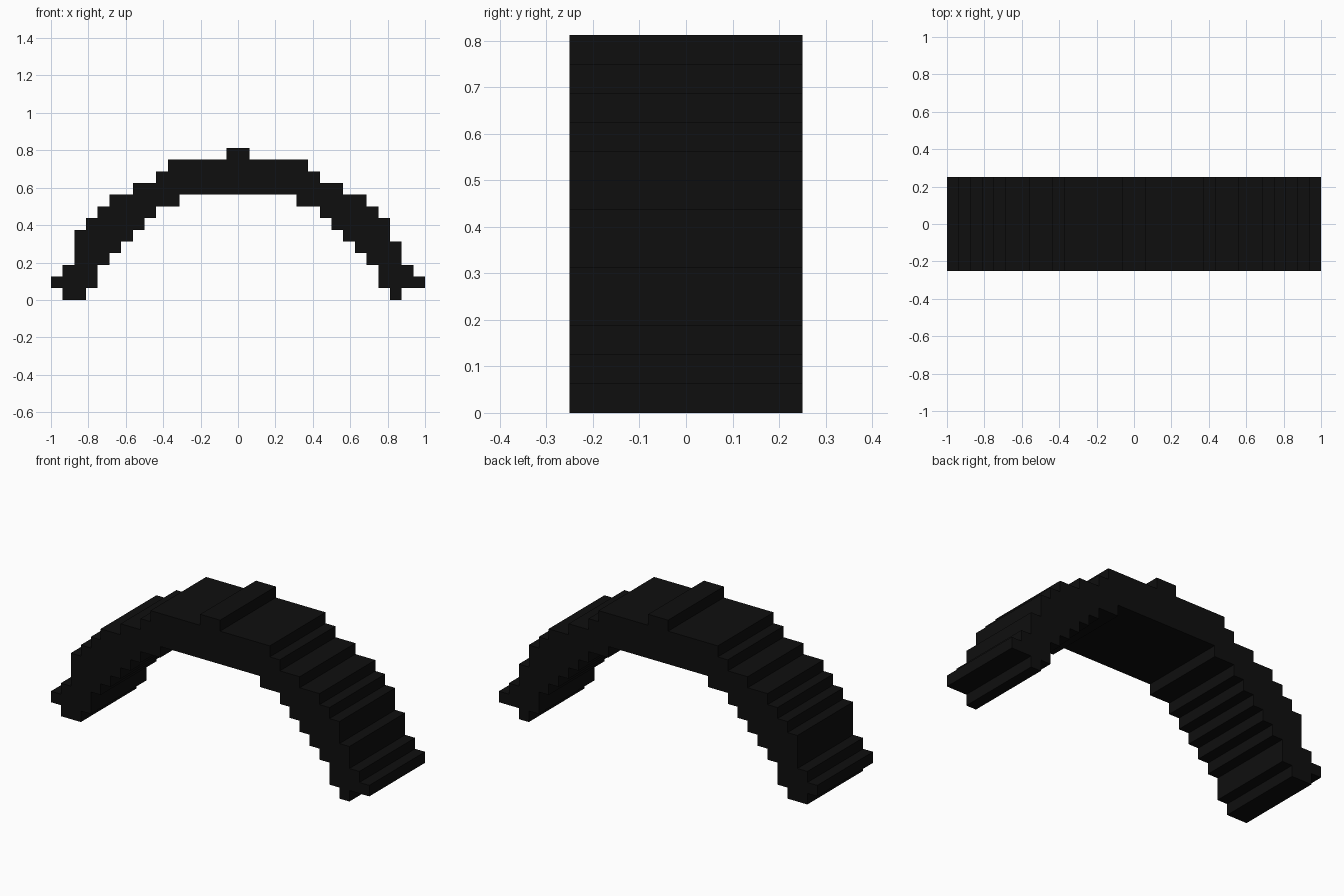
import bpy, bmesh, math

if "Cube" in bpy.data.objects:
    bpy.data.objects.remove(bpy.data.objects["Cube"])

U = 1 / 16          # block size
HALF_DEPTH = 0.25

# Stepped edges of the arch, one block column per row, from the ground up
outer_left = [1, 0, 1, 2, 2, 2, 3, 4, 5, 7, 9, 10, 15]
outer_right = [30, 32, 31, 30, 30, 29, 29, 28, 27, 25, 23, 22, 17]
inner_left = [3, 4, 4, 5, 6, 7, 8, 9, 11]
inner_right = [29, 28, 28, 27, 26, 25, 24, 23, 21]


def climb(columns):
    """Corner points of a stepped edge, bottom to top."""
    return [(c, r + k) for r, c in enumerate(columns) for k in (0, 1)]


# Closed outline: up the left, down the right, back along the underside
path = (climb(outer_left) + climb(outer_right)[::-1]
        + climb(inner_right) + climb(inner_left)[::-1])
outline = []
for p in path:
    if not outline or p != outline[-1]:
        outline.append(p)

black = bpy.data.materials.new("black")
black.diffuse_color = (0.0045, 0.0045, 0.0045, 1)
black.use_nodes = True
black.node_tree.nodes["Principled BSDF"].inputs["Base Color"].default_value = black.diffuse_color

# Extrude the outline through the depth of the arch
bm = bmesh.new()
front = bm.faces.new([bm.verts.new(((c - 16) * U, -HALF_DEPTH, r * U)) for c, r in outline])
extruded = bmesh.ops.extrude_face_region(bm, geom=[front], use_keep_orig=True)
back = [g for g in extruded["geom"] if isinstance(g, bmesh.types.BMVert)]
bmesh.ops.translate(bm, verts=back, vec=(0, 2 * HALF_DEPTH, 0))
bmesh.ops.dissolve_limit(bm, angle_limit=math.radians(1), verts=bm.verts[:], edges=bm.edges[:])
bmesh.ops.recalc_face_normals(bm, faces=bm.faces[:])

mesh = bpy.data.meshes.new("stepped_arch")
bm.to_mesh(mesh)
bm.free()
mesh.materials.append(black)
bpy.context.collection.objects.link(bpy.data.objects.new("stepped_arch", mesh))
